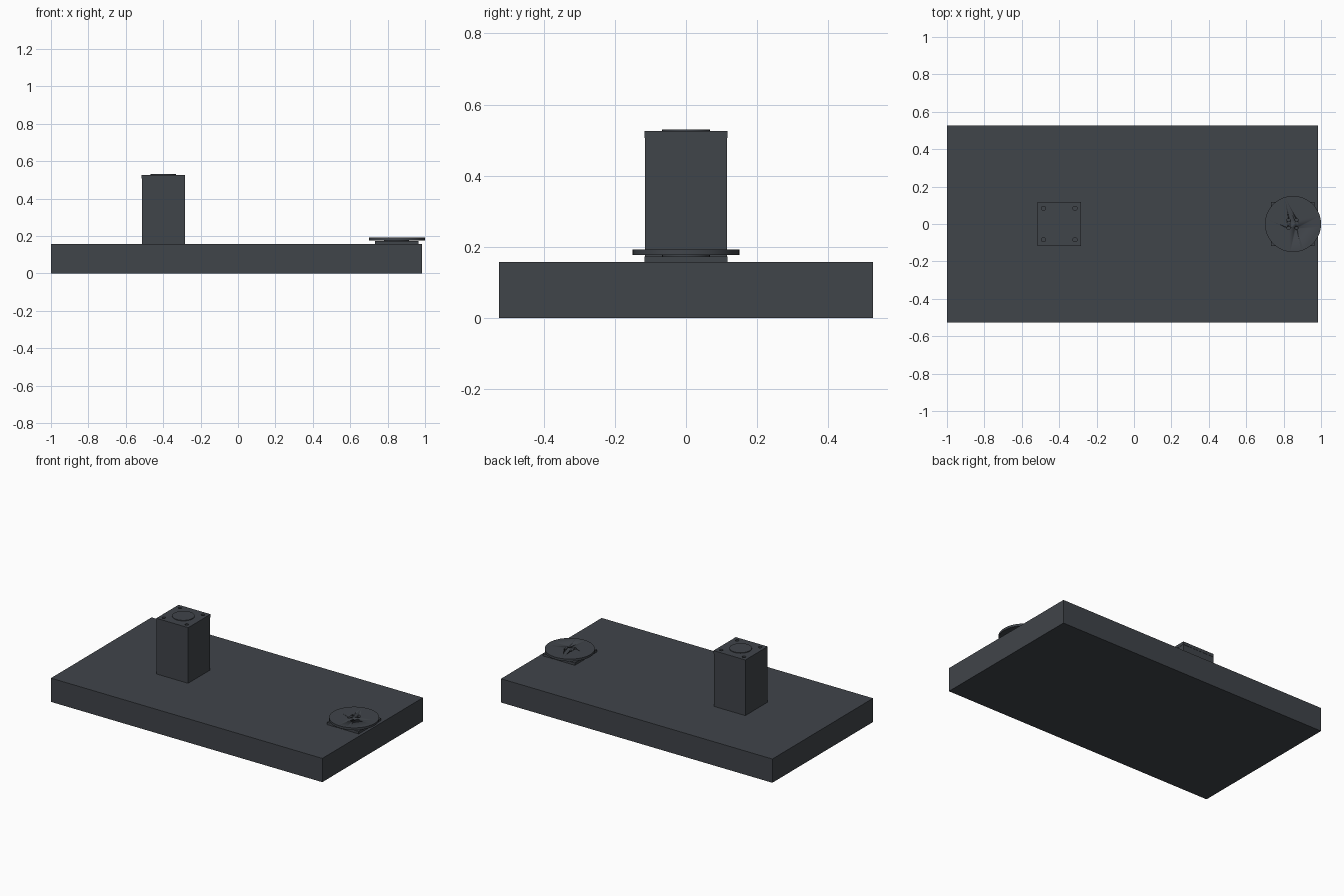
import bpy, math

default = bpy.data.objects.get("Cube")
if default:
    bpy.data.objects.remove(default, do_unlink=True)

charcoal = bpy.data.materials.new("charcoal grey")
charcoal.use_nodes = True
colour = (0.051, 0.058, 0.068, 1)
charcoal.diffuse_color = colour
charcoal.node_tree.nodes["Principled BSDF"].inputs["Base Color"].default_value = colour


def finish(name):
    ob = bpy.context.object
    ob.name = name
    ob.data.materials.append(charcoal)
    return ob


def block(name, x0, x1, half_y, z0, z1):
    bpy.ops.mesh.primitive_cube_add(size=1, location=((x0 + x1) / 2, 0, (z0 + z1) / 2))
    ob = finish(name)
    ob.scale = (x1 - x0, 2 * half_y, z1 - z0)
    bpy.ops.object.transform_apply(location=False, rotation=False, scale=True)
    return ob


def disc(name, x, y, radius, z0, z1, sides=64):
    bpy.ops.mesh.primitive_cylinder_add(vertices=sides, radius=radius, depth=z1 - z0,
                                        location=(x, y, (z0 + z1) / 2))
    ob = finish(name)
    bpy.ops.object.shade_smooth_by_angle(angle=math.radians(30))
    return ob


def drill(target, x, offset, radius, z0, z1):
    """Cut four holes in a square pattern around (x, 0)."""
    n = 0
    for sx in (-1, 1):
        for sy in (-1, 1):
            n += 1
            cutter = disc(f"{target.name}_hole_cutter_{n}", x + sx * offset,
                          sy * offset, radius, z0, z1, 24)
            cutter.hide_render = True
            cutter.hide_set(True)
            cutter.display_type = 'WIRE'
            mod = target.modifiers.new(f"hole_{n}", 'BOOLEAN')
            mod.operation = 'DIFFERENCE'
            mod.solver = 'EXACT'
            mod.object = cutter
            # bake the hole and drop the helper
            bpy.context.view_layer.objects.active = target
            bpy.ops.object.modifier_apply(modifier=mod.name)
            bpy.data.objects.remove(cutter, do_unlink=True)


# Base slab
TOP = 0.157
block("base_slab", -1, 0.985, 0.526, 0, TOP)


def motor(prefix, x, bottom, top):
    """Square motor: body, slightly wider drilled end cap and a low round boss."""
    seam = top - 0.02
    if seam > bottom:
        block(prefix + "_body", x - 0.115, x + 0.115, 0.115, bottom, seam)
    cap = block(prefix + "_end_cap", x - 0.1165, x + 0.1165, 0.1165, max(seam, bottom), top)
    drill(cap, x, 0.084, 0.011, top - 0.012, top + 0.02)
    disc(prefix + "_boss", x, 0, 0.067, top - 0.002, top + 0.004)


# Standing motor, and a second one sunk into the slab
motor("upright_motor", -0.3995, TOP, 0.526)
motor("sunken_motor", 0.848, TOP, 0.173)

# Round turntable on the sunken motor
turntable = disc("turntable", 0.85, 0, 0.15, 0.177, 0.192)
drill(turntable, 0.848, 0.021, 0.009, 0.16, 0.21)
